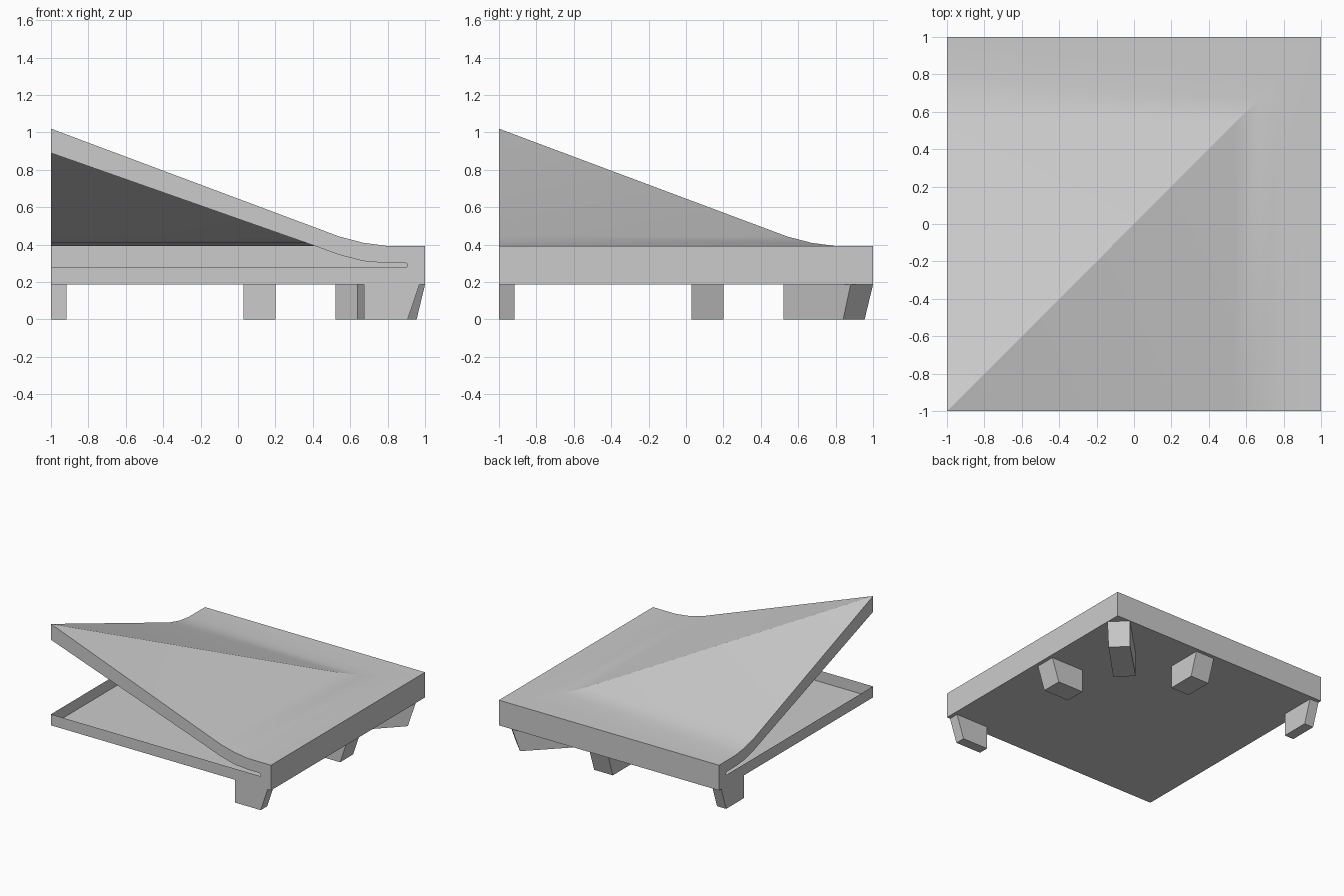
import bpy, bmesh, math

if "Cube" in bpy.data.objects:
    bpy.data.objects.remove(bpy.data.objects["Cube"])

GREY = (0.6, 0.6, 0.6, 1.0)
mat = bpy.data.materials.new("light_grey")
mat.use_nodes = True
mat.diffuse_color = GREY
mat.node_tree.nodes["Principled BSDF"].inputs["Base Color"].default_value = GREY

BASE = 0.187      # underside of the body
TOP = [(-1, 1.02), (0.54, 0.444), (0.67, 0.41), (0.79, 0.394), (1, 0.394)]
SLOT = [(-1, 0.278), (0.895, 0.278), (0.907, 0.283), (0.907, 0.295), (0.895, 0.302),
        (0.79, 0.302), (0.67, 0.312), (0.54, 0.346), (0.4, 0.397), (-1, 0.89)]


def swapped(face):
    """Mirror a face across the x = y diagonal, keeping it facing outward."""
    return [(y, x, z) for x, y, z in reversed(face)]


def build(name, faces, smooth=False):
    bm = bmesh.new()
    for face in faces:
        bm.faces.new([bm.verts.new(p) for p in face])
    bmesh.ops.remove_doubles(bm, verts=bm.verts, dist=0.0005)
    for f in bm.faces:
        f.smooth = smooth
    # Creases stay sharp, the gentle bend is smooth
    for e in bm.edges:
        if len(e.link_faces) == 2:
            e.smooth = e.calc_face_angle(0) < math.radians(18)
    mesh = bpy.data.meshes.new(name)
    bm.to_mesh(mesh)
    bm.free()
    mesh.materials.append(mat)
    obj = bpy.data.objects.new(name, mesh)
    bpy.context.collection.objects.link(obj)
    return obj


def prism(bottom, top):
    """Closed block between two matching loops, counterclockwise from above."""
    n = len(bottom)
    sides = [[bottom[i], bottom[(i + 1) % n], top[(i + 1) % n], top[i]] for i in range(n)]
    return [bottom[::-1], top] + sides


# Folded roof sheet: two sloping halves meeting on the diagonal
half = []
for (a, za), (b, zb) in zip(TOP, TOP[1:]):
    strip = [(a, -1, za), (b, -1, zb), (b, b, zb)]
    if a > -1:
        strip.append((a, a, za))
    half.append(strip)
build("roof", half + [swapped(f) for f in half], smooth=True)

# Open walls with a long slot, and their plain opposite walls
outline = [(-1, BASE), (1, BASE)] + TOP[::-1] + SLOT[::-1]
front = [(x, -1, z) for x, z in outline]
build("front_wall", [front])
build("right_wall", [swapped(front)])
edge = TOP[-1][1]
plain = [(1, -1, BASE), (1, 1, BASE), (1, 1, edge), (1, -1, edge)]
build("left_wall", [plain])
build("back_wall", [swapped(plain)])

# Thin floor sheet
build("floor", [[(-1, -1, BASE), (-1, 1, BASE), (1, 1, BASE), (1, -1, BASE)]])


# Side feet with a slanted outer face
def foot(y0, y1):
    def loop(x_out, z):
        return [(0.675, y0, z), (x_out, y0, z), (x_out, y1, z), (0.675, y1, z)]
    return prism(loop(0.907, 0), loop(0.97, BASE))


for label, y0, y1 in (("corner", -1, -0.917), ("middle", 0.03, 0.2)):
    faces = foot(y0, y1)
    build(label + "_foot_left", faces)
    build(label + "_foot_back", [swapped(f) for f in faces])


# Diagonal foot under the rear corner
def diagonal_loop(a, b, z):
    return [(0.52, 0.64, z), (0.64, 0.52, z), (a, b, z), (b, a, z)]


build("diagonal_foot", prism(diagonal_loop(0.955, 0.84, 0), diagonal_loop(1, 0.88, BASE)))
